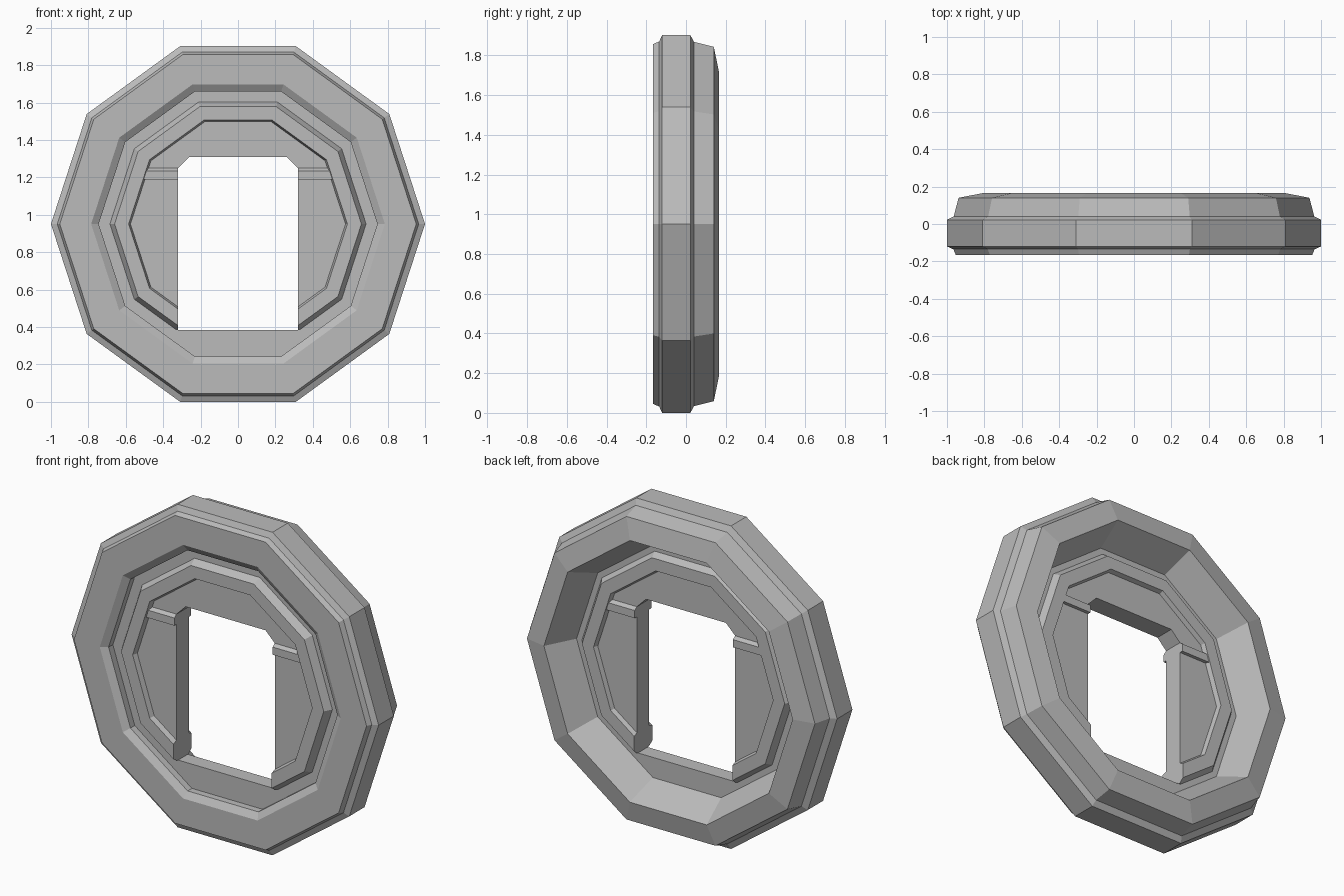
import bpy, bmesh
from math import cos, sin, tau
from mathutils import Vector

SIDES = 10
CENTRE = sin(tau / 5)          # height of the ring axis
SILL = 0.385                   # bottom of the doorway

cube = bpy.data.objects.get("Cube")
if cube:
    bpy.data.objects.remove(cube)

grey = bpy.data.materials.new("stone_grey")
grey.use_nodes = True
grey.diffuse_color = (0.5, 0.5, 0.5, 1)
bsdf = grey.node_tree.nodes["Principled BSDF"]
bsdf.inputs["Base Color"].default_value = grey.diffuse_color
bsdf.inputs["Roughness"].default_value = 0.8


def finish(name, bm):
    bmesh.ops.recalc_face_normals(bm, faces=bm.faces)
    mesh = bpy.data.meshes.new(name)
    bm.to_mesh(mesh)
    bm.free()
    mesh.materials.append(grey)
    obj = bpy.data.objects.new(name, mesh)
    bpy.context.collection.objects.link(obj)
    return obj


def turned(profile):
    """Solid with ten sides from (radius, y) points, capped front and back."""
    bm = bmesh.new()
    rings = [[bm.verts.new((r * cos(i * tau / SIDES), y, CENTRE + r * sin(i * tau / SIDES)))
              for i in range(SIDES)] for r, y in profile]
    for a, b in zip(rings, rings[1:]):
        for i in range(SIDES):
            j = (i + 1) % SIDES
            bm.faces.new((a[i], a[j], b[j], b[i]))
    bm.faces.new(rings[0])
    bm.faces.new(rings[-1])
    return bm


def prism(name, points, offset):
    """Extrude a flat outline along an offset."""
    bm = bmesh.new()
    face = bm.faces.new([bm.verts.new(p) for p in points])
    out = bmesh.ops.extrude_face_region(bm, geom=[face])
    bmesh.ops.translate(bm, vec=Vector(offset),
                        verts=[v for v in out["geom"] if isinstance(v, bmesh.types.BMVert)])
    return finish(name, bm)


# Outer frame with a recessed flange filling the middle
outer_frame = finish("outer_frame", turned([
    (0.745, -0.10), (0.745, -0.14), (0.785, -0.165), (0.953, -0.165),
    (0.966, -0.135), (1, -0.12), (1, 0.022), (0.964, 0.04),
    (0.938, 0.14), (0.81, 0.165), (0.72, -0.01)]))

# Inner wall with a raised lip on both faces, cut flat at the sill
bm = turned([
    (0.575, -0.115), (0.585, -0.145), (0.66, -0.145), (0.685, -0.10),
    (0.685, -0.01), (0.66, 0.025), (0.585, 0.025), (0.575, 0)])
cut = bmesh.ops.bisect_plane(bm, geom=bm.verts[:] + bm.edges[:] + bm.faces[:],
                             plane_co=(0, 0, SILL + 0.001), plane_no=(0, 0, 1),
                             clear_inner=True)
bmesh.ops.holes_fill(bm, edges=[e for e in bm.edges if e.is_boundary], sides=0)
inner_wall = finish("inner_wall", bm)

# Doorway with clipped upper corners
outline = [(-0.32, SILL), (0.32, SILL), (0.32, 1.25), (0.26, 1.31), (-0.26, 1.31), (-0.32, 1.25)]
cutter = prism("doorway_cutter", [(x, -0.5, z) for x, z in outline], (0, 1, 0))
cutter.hide_render = True
for obj in (outer_frame, inner_wall):
    mod = obj.modifiers.new("doorway", "BOOLEAN")
    mod.operation = "DIFFERENCE"
    mod.solver = "EXACT"
    mod.object = cutter
    bpy.context.view_layer.objects.active = obj
    bpy.ops.object.modifier_apply(modifier=mod.name)
bpy.data.objects.remove(cutter)

# Sloped ledges beside the doorway, front and back
for side, sx in (("left", 1), ("right", -1)):
    for face, base, out in (("front", -0.115, -0.135), ("back", 0, 0.02)):
        inside = -0.057
        prism(f"{side}_{face}_ledge",
              [(sx * 0.32, y, z) for y, z in
               ((inside, 1.25), (base, 1.25), (out, 1.235), (out, 1.19), (inside, 1.19))],
              (sx * 0.2, 0, 0))
